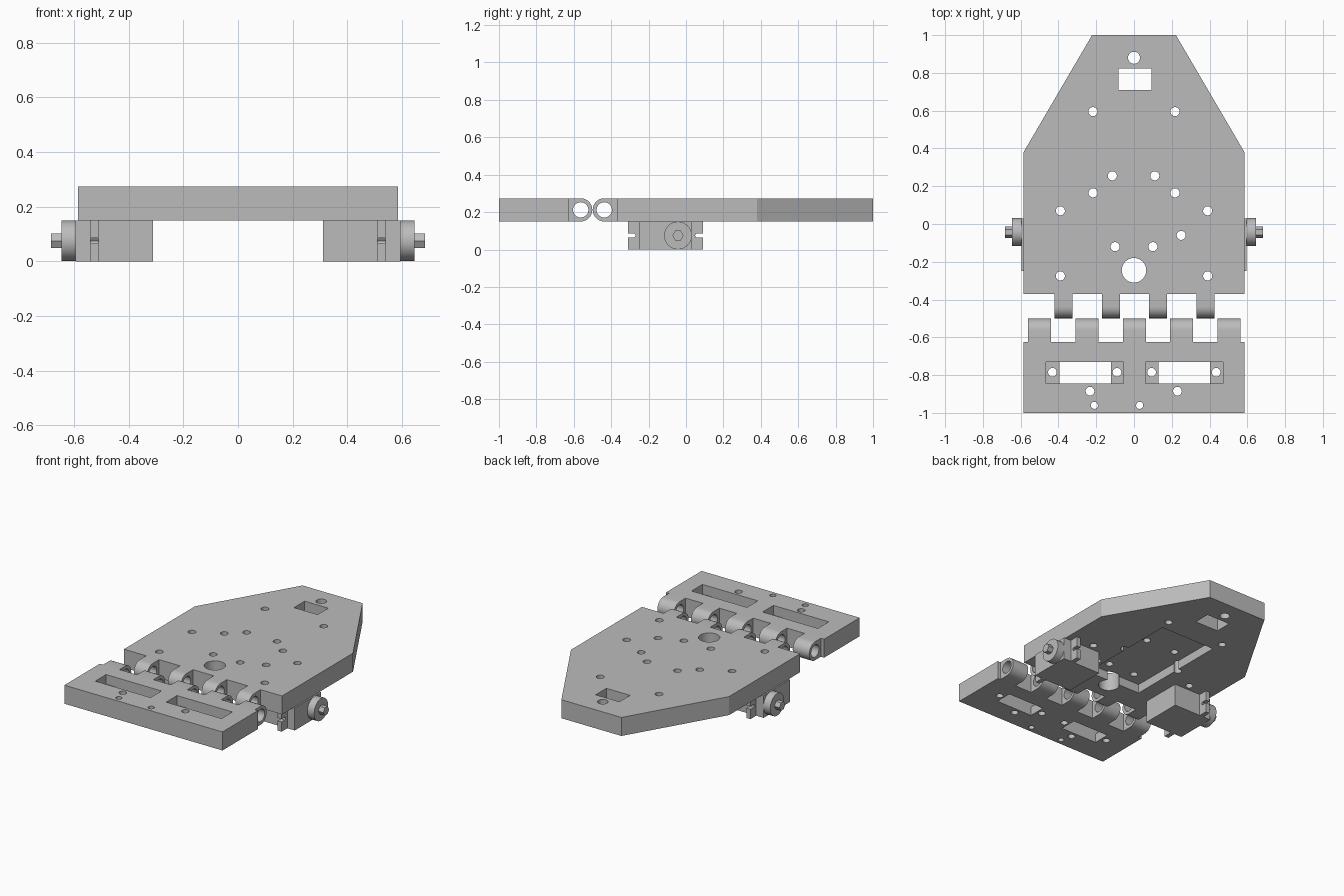
import bpy
import bmesh
from math import sin, cos, pi, radians

cube = bpy.data.objects.get("Cube")
if cube:
    bpy.data.objects.remove(cube)

grey = bpy.data.materials.new("plain grey")
grey.use_nodes = True
grey.diffuse_color = (0.5, 0.5, 0.5, 1)
grey.node_tree.nodes["Principled BSDF"].inputs["Base Color"].default_value = (0.5, 0.5, 0.5, 1)


def circle(a, b, r, n=32):
    return [(a + r * cos(2 * pi * i / n), b + r * sin(2 * pi * i / n)) for i in range(n)]


def rect(a0, a1, b0, b1):
    return [(a0, b0), (a1, b0), (a1, b1), (a0, b1)]


def prisms(name, items, axis="z"):
    """One object from (outline, low, high) prisms along the x or z axis."""
    bm = bmesh.new()
    for outline, lo, hi in items:
        ends = []
        for t in (lo, hi):
            ends.append([bm.verts.new((a, b, t) if axis == "z" else (t, a, b)) for a, b in outline])
            bm.faces.new(ends[-1])
        low, high = ends
        for i in range(len(low)):
            bm.faces.new((low[i - 1], low[i], high[i], high[i - 1]))
    bmesh.ops.recalc_face_normals(bm, faces=bm.faces[:])
    mesh = bpy.data.meshes.new(name)
    bm.to_mesh(mesh)
    bm.free()
    mesh.materials.append(grey)
    obj = bpy.data.objects.new(name, mesh)
    bpy.context.scene.collection.objects.link(obj)
    return obj


def cut(obj, *cutters):
    for cutter in cutters:
        mod = obj.modifiers.new("cut", "BOOLEAN")
        mod.operation, mod.solver, mod.object = "DIFFERENCE", "EXACT", cutter
    bpy.context.view_layer.update()
    deps = bpy.context.evaluated_depsgraph_get()
    mesh = bpy.data.meshes.new_from_object(obj.evaluated_get(deps))
    obj.modifiers.clear()
    obj.data = mesh
    for cutter in cutters:
        bpy.data.objects.remove(cutter)


def finish(obj):
    for p in obj.data.polygons:
        p.use_smooth = True
    obj.data.set_sharp_from_angle(angle=radians(30))


def through(outline):
    return (outline, 0.1, 0.35)


BOTTOM, TOP = 0.15, 0.274
MID = (BOTTOM + TOP) / 2
R = TOP - MID
parts = []

# Main plate with tapered rear, holes, window and underside recess
half = [(0.585, -0.37), (0.585, 0.38), (0.222, 1.0)]
plate = prisms("main_plate", [(half + [(-x, y) for x, y in reversed(half)], BOTTOM, TOP)])
spots = [(-0.115, 0.255), (0.11, 0.255), (0.25, -0.06)]
for x, y in [(0.217, 0.595), (0.217, 0.165), (0.39, 0.07), (0.1, -0.12), (0.39, -0.275)]:
    spots += [(x, y), (-x, y)]
holes = [through(circle(x, y, 0.024)) for x, y in spots]
holes += [through(circle(0, 0.88, 0.032)), through(circle(0, -0.245, 0.065)),
          through(rect(-0.083, 0.092, 0.71, 0.823))]
cut(plate, prisms("recess", [(rect(-0.205, 0.205, -0.2, 0.52), 0.1, 0.21)]),
    prisms("holes", holes))
parts.append(plate)

# Front leaf with stepped slots and screw holes
leaf = prisms("front_leaf", [(rect(-0.585, 0.585, -1, -0.625), BOTTOM, TOP)])
pockets, slots, holes = [], [], []
for x in (-0.465, 0.06):
    pockets.append((rect(x, x + 0.41, -0.845, -0.73), 0.21, 0.35))
    slots.append(through(rect(x + 0.07, x + 0.342, -0.845, -0.73)))
    holes += [through(circle(x + d, -0.785, 0.023)) for d in (0.033, 0.375)]
holes += [through(circle(x, -0.885, 0.023)) for x in (-0.233, 0.23)]
holes += [through(circle(x, -0.96, 0.019)) for x in (-0.21, 0.03)]
cut(leaf, prisms("pockets", pockets), prisms("slots", slots), prisms("holes", holes))
parts.append(leaf)


# Hinge knuckles: a block with a rounded end and a bore
def knuckles(name, centres, width, y, root, side):
    arc = [(y + side * R * cos(t), MID + R * sin(t))
           for t in [pi * i / 16 - pi / 2 for i in range(17)]]
    outline = [(root, BOTTOM)] + arc + [(root, TOP)]
    obj = prisms(name, [(outline, c - width / 2, c + width / 2) for c in centres], "x")
    cut(obj, prisms("bore", [(circle(y, MID, 0.041), -1, 1)], "x"))
    parts.append(obj)


knuckles("plate_knuckles", [-0.373, -0.122, 0.128, 0.378], 0.096, -0.437, -0.37, -1)
knuckles("leaf_knuckles", [-0.5, -0.249, 0.002, 0.252, 0.502], 0.122, -0.563, -0.625, 1)

# Drive units under the plate: body, notched tabs, wheel and hexagonal shaft
tab = [(-0.25, 0), (-0.31, 0), (-0.31, 0.065), (-0.275, 0.065), (-0.268, 0.075),
       (-0.275, 0.085), (-0.31, 0.085), (-0.31, BOTTOM), (-0.25, BOTTOM)]
rear_tab = [(-0.22 - y, z) for y, z in tab]
for side, s in (("left", 1), ("right", -1)):
    def unit(name, *items):
        parts.append(prisms(side + "_" + name, [(o, s * a, s * b) for o, a, b in items], "x"))

    unit("motor_body", (rect(-0.25, 0.03, 0, BOTTOM), 0.31, 0.595))
    unit("mounting_tabs", (tab, 0.51, 0.54), (rear_tab, 0.51, 0.54))
    unit("wheel", (circle(-0.043, 0.075, 0.074, 48), 0.595, 0.645))
    unit("shaft", (circle(-0.043, 0.075, 0.03, 6), 0.645, 0.683))

for part in parts:
    finish(part)
